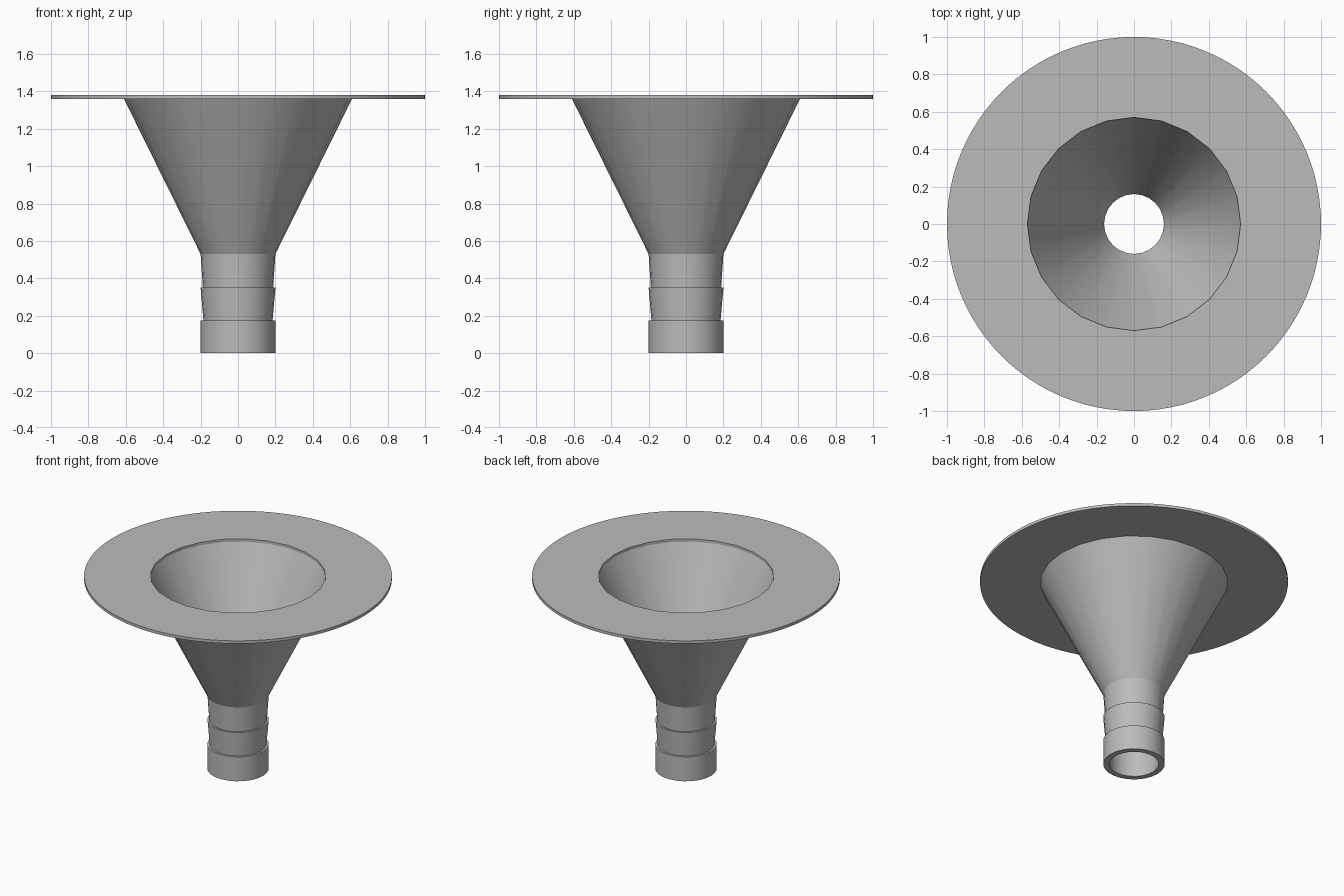
import bpy, bmesh, math

cube = bpy.data.objects.get("Cube")
if cube:
    bpy.data.objects.remove(cube, do_unlink=True)

SIDES = 24
HOLE = 0.57

grey = bpy.data.materials.new("plain grey")
grey.use_nodes = True
colour = (0.5, 0.5, 0.5, 1)
grey.diffuse_color = colour
grey.node_tree.nodes["Principled BSDF"].inputs["Base Color"].default_value = colour


def constant(r):
    return lambda a: r


def polygon(r):
    """Radius along a regular polygon with SIDES sides."""
    half = math.pi / SIDES
    return lambda a: r * math.cos(half) / math.cos(a % (2 * half) - half)


def revolve(name, profile, sides, closed):
    """Sweep (radius function, height) pairs around z."""
    bm = bmesh.new()
    angles = [2 * math.pi * i / sides for i in range(sides)]
    rings = [[bm.verts.new((r(a) * math.cos(a), r(a) * math.sin(a), z)) for a in angles]
             for r, z in profile]
    pairs = list(zip(rings, rings[1:]))
    if closed:
        pairs.append((rings[-1], rings[0]))
    for lo, hi in pairs:
        for i in range(sides):
            j = (i + 1) % sides
            bm.faces.new((lo[i], lo[j], hi[j], hi[i]))
    mesh = bpy.data.meshes.new(name)
    bm.to_mesh(mesh)
    bm.free()
    mesh.materials.append(grey)
    obj = bpy.data.objects.new(name, mesh)
    bpy.context.collection.objects.link(obj)
    bpy.ops.object.select_all(action="DESELECT")
    obj.select_set(True)
    bpy.context.view_layer.objects.active = obj
    bpy.ops.object.shade_smooth_by_angle(angle=math.radians(20))
    return obj


# Wide flat flange with a faceted opening
revolve("flange", [(polygon(HOLE), 1.36), (constant(1), 1.36),
                   (constant(1), 1.38), (polygon(HOLE), 1.38)], 96, True)

# Hollow cone and barbed spout in one wall: inside top, down the bore, up the outside
wall = [(HOLE, 1.36), (0.16, 0.53), (0.16, 0),
        (0.2, 0), (0.2, 0.175), (0.185, 0.175),
        (0.2, 0.35), (0.188, 0.35), (0.2, 0.53), (0.61, 1.36)]
wall.reverse()
body = revolve("cone_and_spout", [(constant(r), z) for r, z in wall], SIDES, False)
body.data.flip_normals()
